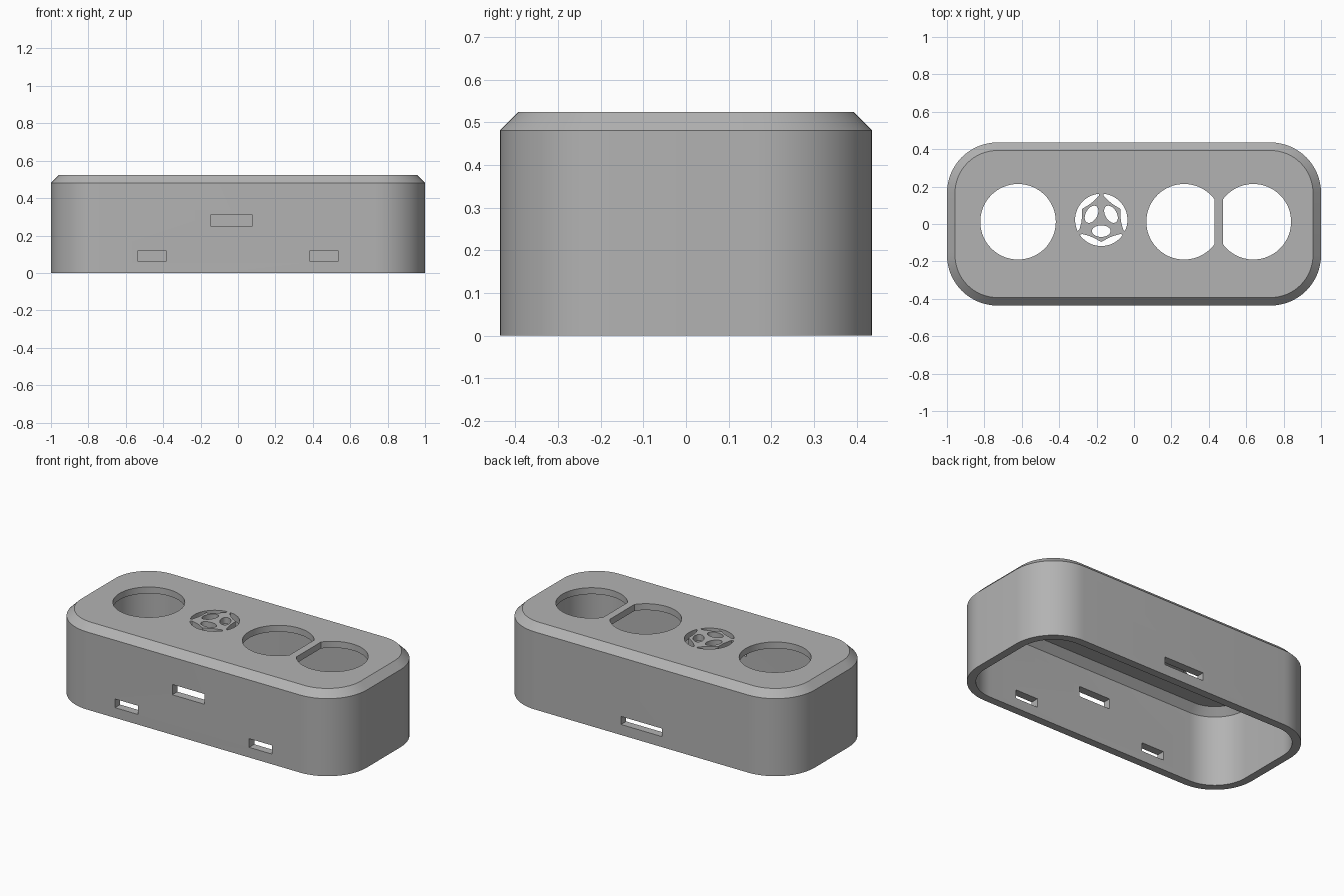
import bpy, bmesh
from math import cos, sin, pi, radians, sqrt, acos

cube = bpy.data.objects.get("Cube")
if cube:
    bpy.data.objects.remove(cube)

HALF_X, HALF_Y, HEIGHT = 1.0, 0.436, 0.524
CORNER, CHAMFER, WALL, TOP = 0.27, 0.043, 0.05, 0.04

grey = bpy.data.materials.new("matte_grey")
grey.use_nodes = True
colour = (0.45, 0.45, 0.45, 1)
grey.diffuse_color = colour
grey.node_tree.nodes["Principled BSDF"].inputs["Base Color"].default_value = colour


def make_object(name, bm):
    bmesh.ops.recalc_face_normals(bm, faces=bm.faces)
    mesh = bpy.data.meshes.new(name)
    bm.to_mesh(mesh)
    bm.free()
    obj = bpy.data.objects.new(name, mesh)
    bpy.context.collection.objects.link(obj)
    return obj


def rounded_ring(bm, inset, z, steps=16):
    """Rounded rectangle of vertices, inset from the outer outline."""
    r, ring = CORNER - inset, []
    for k, (sx, sy) in enumerate(((1, 1), (-1, 1), (-1, -1), (1, -1))):
        for i in range(steps + 1):
            a = (k + i / steps) * pi / 2
            ring.append(bm.verts.new((sx * (HALF_X - CORNER) + r * cos(a),
                                      sy * (HALF_Y - CORNER) + r * sin(a), z)))
    return ring


def prism(bm, outline, z0, z1):
    low = [bm.verts.new((x, y, z0)) for x, y in outline]
    high = [bm.verts.new((x, y, z1)) for x, y in outline]
    bm.faces.new(low)
    bm.faces.new(high)
    for i in range(len(low)):
        j = (i + 1) % len(low)
        bm.faces.new((low[i], low[j], high[j], high[i]))


def arc(cx, cy, rx, ry, a0, a1, n):
    return [(cx + rx * cos(a0 + (a1 - a0) * i / n),
             cy + ry * sin(a0 + (a1 - a0) * i / n)) for i in range(n + 1)]


# Hollow case: outside wall, chamfer and lid, then back down the inside
bm = bmesh.new()
rings = [rounded_ring(bm, inset, z) for inset, z in (
    (0, 0), (0, HEIGHT - CHAMFER), (CHAMFER, HEIGHT),
    (WALL + CHAMFER, HEIGHT - TOP), (WALL, HEIGHT - TOP - CHAMFER), (WALL, 0))]
for k in (0, 1, 3, 4, 5):
    a, b = rings[k], rings[(k + 1) % 6]
    for i in range(len(a)):
        j = (i + 1) % len(a)
        bm.faces.new((a[i], a[j], b[j], b[i]))
bm.faces.new(rings[2])
bm.faces.new(rings[3])
case = make_object("case_shell", bm)
case.data.materials.append(grey)

# Cutters for the openings
cut = bmesh.new()
Z0, Z1, R, CY = 0.40, 0.60, 0.202, 0.012
prism(cut, arc(-0.62, CY, R, R, 0, 2 * pi, 64)[:-1], Z0, Z1)

# Paired round openings, flattened where they meet the divider bar
flat = acos(0.162 / R)
prism(cut, arc(0.268, CY, R, R, flat, 2 * pi - flat, 56), Z0, Z1)
prism(cut, arc(0.638, CY, R, R, flat - pi, pi - flat, 56), Z0, Z1)

# Three-fold grille: an oval and a notched crescent in each third
GX, GY, GR = -0.175, 0.022, 0.14
for mid in (30, 150, 270):
    m = radians(mid)

    def turn(pts):
        return [(GX + u * cos(m) - v * sin(m), GY + u * sin(m) + v * cos(m))
                for u, v in pts]

    prism(cut, turn(arc(0.06, 0, 0.031, 0.05, 0, 2 * pi, 28)[:-1]), Z0, Z1)
    w = radians(55)
    outer = arc(0, 0, GR, GR, -w, w, 20)
    inner = [(r * cos(radians(d)), r * sin(radians(d))) for d, r in (
        (54, 0.128), (38, 0.108), (22, 0.104), (0, 0.118),
        (-22, 0.104), (-38, 0.108), (-54, 0.128))]
    prism(cut, turn(outer + inner), Z0, Z1)

# Port slots: centre x, centre z, width, height, side (-1 front, 1 back)
for x, z, w, h, side in ((-0.46, 0.09, 0.156, 0.054, -1), (0.46, 0.09, 0.156, 0.054, -1),
                         (-0.035, 0.28, 0.22, 0.064, -1), (0, 0.09, 0.28, 0.05, 1)):
    y0, y1 = sorted((side * 0.34, side * 0.5))
    prism(cut, [(x - w / 2, y0), (x + w / 2, y0), (x + w / 2, y1), (x - w / 2, y1)],
          z - h / 2, z + h / 2)
cutter = make_object("opening_cutter", cut)
cutter.hide_render = True

# Cut the openings, then discard the helper
mod = case.modifiers.new("openings", "BOOLEAN")
mod.operation = "DIFFERENCE"
mod.solver = "EXACT"
mod.object = cutter
bpy.ops.object.select_all(action="DESELECT")
bpy.context.view_layer.objects.active = case
case.select_set(True)
bpy.ops.object.modifier_apply(modifier=mod.name)
bpy.data.objects.remove(cutter)
bpy.ops.object.shade_smooth_by_angle(angle=radians(25))
